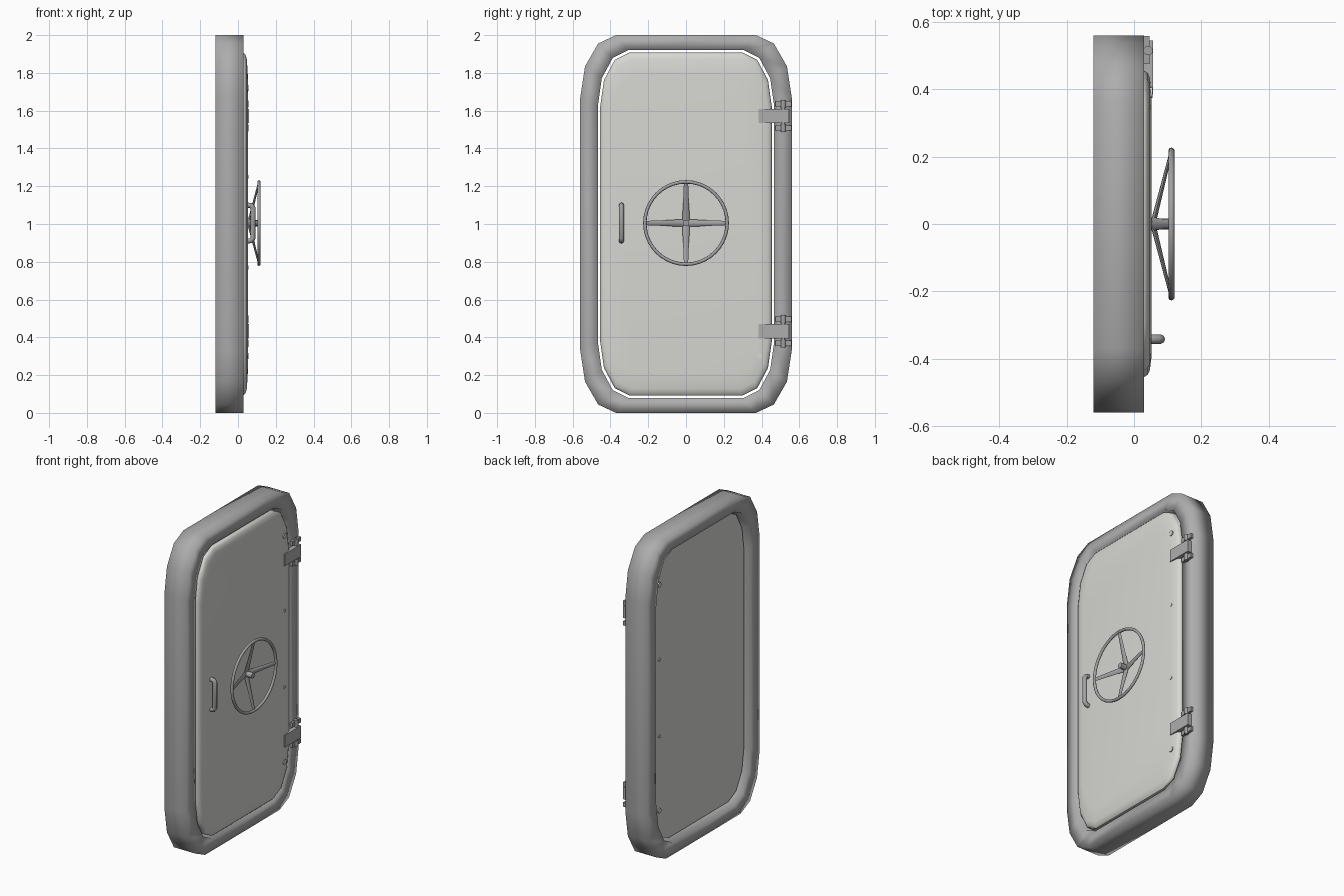
import bpy, bmesh, math
from mathutils import Vector, Matrix

cube = bpy.data.objects.get("Cube")
if cube:
    bpy.data.objects.remove(cube, do_unlink=True)


def material(name, rgb):
    m = bpy.data.materials.new(name)
    m.use_nodes = True
    m.diffuse_color = (*rgb, 1)
    m.node_tree.nodes["Principled BSDF"].inputs["Base Color"].default_value = (*rgb, 1)
    return m


OFF_WHITE = material("off white paint", (0.68, 0.68, 0.65))
GREY = material("grey frame paint", (0.42, 0.42, 0.42))
STEEL = material("steel", (0.36, 0.36, 0.37))


def finish(name, bm, mat, angle=None):
    """Turn a bmesh into a named object; a missing angle means flat faces."""
    bmesh.ops.recalc_face_normals(bm, faces=bm.faces)
    mesh = bpy.data.meshes.new(name)
    bm.to_mesh(mesh)
    bm.free()
    mesh.materials.append(mat)
    ob = bpy.data.objects.new(name, mesh)
    bpy.context.collection.objects.link(ob)
    if angle:
        bpy.ops.object.select_all(action='DESELECT')
        ob.select_set(True)
        bpy.context.view_layer.objects.active = ob
        bpy.ops.object.shade_smooth_by_angle(angle=math.radians(angle))
    return ob


def outline(bm, x, half_w, half_h, ry, rz):
    """Rectangle in the yz plane with stretched three-segment corners."""
    loop = []
    for k in range(4):
        sy, sz = (1, -1, -1, 1)[k], (1, 1, -1, -1)[k]
        for i in range(4):
            a = math.radians(90 * k + 30 * i)
            y = sy * (half_w - ry) + ry * math.cos(a)
            z = 1 + sz * (half_h - rz) + rz * math.sin(a)
            loop.append(bm.verts.new((x, y, z)))
    return loop


def bridge(bm, a, b):
    for i in range(len(a)):
        j = (i + 1) % len(a)
        bm.faces.new((a[i], a[j], b[j], b[i]))


def rod(bm, p, q, r1, r2, flat=1.0, sides=12):
    """Tapered rod from p to q, optionally flattened."""
    p, q = Vector(p), Vector(q)
    d = (q - p).normalized()
    ref = Vector((1, 0, 0)) if abs(d.x) < 0.95 else Vector((0, 0, 1))
    t = d.cross(ref).normalized()
    n = t.cross(d) * flat
    m = Matrix((n, t, d)).transposed().to_4x4()
    m.translation = (p + q) / 2
    bmesh.ops.create_cone(bm, cap_ends=True, segments=sides, radius1=r1,
                          radius2=r2, depth=(q - p).length, matrix=m)


def box(bm, lo, hi):
    lo, hi = Vector(lo), Vector(hi)
    m = Matrix.Translation((lo + hi) / 2) @ Matrix.Diagonal((*(hi - lo), 1))
    bmesh.ops.create_cube(bm, size=1, matrix=m)


# Frame: rectangular section swept round the opening
bm = bmesh.new()
outer, inner = (0.56, 1.0, 0.19, 0.33), (0.467, 0.92, 0.16, 0.295)
rings = [outline(bm, x, *s) for x, s in
         ((-0.12, outer), (0.03, outer), (0.03, inner), (-0.12, inner))]
for i in range(4):
    bridge(bm, rings[i], rings[(i + 1) % 4])
finish("door_frame", bm, GREY, 180)

# Door: slab with a softly domed front
bm = bmesh.new()
rings = [outline(bm, x, 0.455 - iy, 0.907 - iz, 0.155 - iy / 2, 0.29 - iz / 2)
         for x, iy, iz in ((-0.085, 0, 0), (0.03, 0, 0), (0.04, 0.007, 0.01),
                           (0.047, 0.02, 0.035), (0.052, 0.06, 0.12))]
for a, b in zip(rings, rings[1:]):
    bridge(bm, a, b)
bm.faces.new(rings[0])
bm.faces.new(rings[-1])
finish("door_panel", bm, OFF_WHITE, 45)

# Bolts running through the hinge side of the door
bm = bmesh.new()
for z, r in ((1.72, 0.016), (1.25, 0.01), (0.77, 0.01), (0.3, 0.016)):
    rod(bm, (-0.092, 0.39, z), (0.055, 0.39, z), r, r)
finish("door_bolts", bm, OFF_WHITE, 40)

# Hand wheel: rim, shaft and four spokes leaning back to the shaft
WZ, WX = 1.005, 0.111
bpy.ops.mesh.primitive_torus_add(major_radius=0.218, minor_radius=0.009,
                                 major_segments=40, minor_segments=10,
                                 location=(WX, 0, WZ), rotation=(0, math.pi / 2, 0))
rim = bpy.context.object
rim.name = "wheel_rim"
rim.data.materials.append(STEEL)
bpy.ops.object.shade_smooth()

bm = bmesh.new()
rod(bm, (0.045, 0, WZ), (0.105, 0, WZ), 0.017, 0.017, sides=16)
finish("wheel_shaft", bm, STEEL, 40)

bm = bmesh.new()
for k in range(4):
    y, z = math.cos(k * math.pi / 2), math.sin(k * math.pi / 2)
    rod(bm, (0.056, 0, WZ), (WX, 0.218 * y, WZ + 0.218 * z), 0.02, 0.011, 0.4, 8)
finish("wheel_spokes", bm, STEEL, 40)

# Pull handle: bent round bar
curve = bpy.data.curves.new("pull_handle", 'CURVE')
curve.dimensions = '3D'
curve.bevel_depth = 0.014
curve.bevel_resolution = 2
curve.use_fill_caps = True
path = [(0.045, 0.91), (0.07, 0.912), (0.079, 0.925),
        (0.079, 1.085), (0.07, 1.098), (0.045, 1.1)]
spline = curve.splines.new('POLY')
spline.points.add(len(path) - 1)
for pt, (x, z) in zip(spline.points, path):
    pt.co = (x, -0.342, z, 1)
spline.use_smooth = True
curve.materials.append(STEEL)
bpy.context.collection.objects.link(bpy.data.objects.new("pull_handle", curve))

# Hinges: door strap, frame brackets and pin with knuckles
for side, zc in (("upper", 1.572), ("lower", 0.432)):
    bm = bmesh.new()
    box(bm, (0.02, 0.385, zc - 0.038), (0.057, 0.545, zc + 0.038))
    finish(side + "_hinge_strap", bm, GREY)
    bm = bmesh.new()
    for s in (-1, 1):
        a, b = sorted((zc + s * 0.05, zc + s * 0.078))
        box(bm, (0.01, 0.475, a), (0.046, 0.558, b))
        rod(bm, (0.042, 0.515, a - 0.005), (0.042, 0.515, b + 0.005), 0.014, 0.014)
    rod(bm, (0.042, 0.515, zc - 0.085), (0.042, 0.515, zc + 0.085), 0.009, 0.009)
    finish(side + "_hinge_bracket", bm, STEEL, 40)
